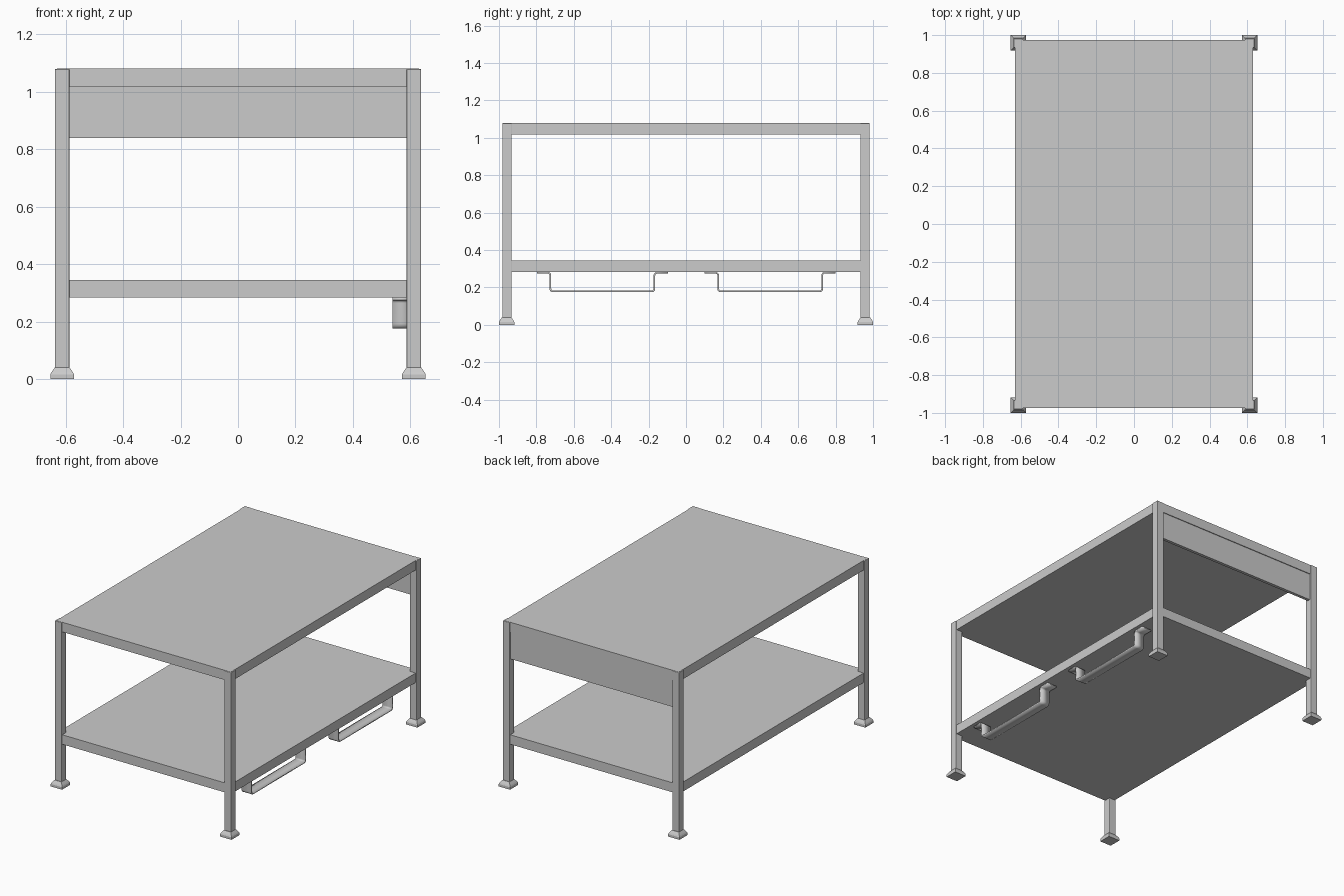
import bpy, bmesh, math
from mathutils import Vector

if "Cube" in bpy.data.objects:
    bpy.data.objects.remove(bpy.data.objects["Cube"])

LEG_X, LEG_Y = 0.612, 0.957


def finish(name, bm):
    bmesh.ops.recalc_face_normals(bm, faces=bm.faces[:])
    mesh = bpy.data.meshes.new(name)
    bm.to_mesh(mesh)
    bm.free()
    obj = bpy.data.objects.new(name, mesh)
    bpy.context.collection.objects.link(obj)
    return obj


def box(name, lo, hi, bevel=0.0):
    lo, hi = Vector(lo), Vector(hi)
    bm = bmesh.new()
    bmesh.ops.create_cube(bm, size=1)
    for v in bm.verts:
        v.co = (lo + hi) / 2 + v.co * (hi - lo)
    obj = finish(name, bm)
    if bevel:
        mod = obj.modifiers.new("bevel", 'BEVEL')
        mod.width, mod.segments = bevel, 2
    return obj


def foot(name, x, y):
    # square rings stacked from the floor up to the leg
    bm = bmesh.new()
    prev = None
    for half, z in ((0.041, 0), (0.041, 0.016), (0.037, 0.024), (0.027, 0.038), (0.025, 0.04)):
        ring = [bm.verts.new((x + sx * half, y + sy * half, z))
                for sx, sy in ((-1, -1), (1, -1), (1, 1), (-1, 1))]
        if prev is None:
            bm.faces.new(ring)
        else:
            for i in range(4):
                j = (i + 1) % 4
                bm.faces.new((prev[i], prev[j], ring[j], ring[i]))
        prev = ring
    bm.faces.new(prev)
    return finish(name, bm)


def rounded_path(points, radius, steps=5):
    pts = [Vector(p) for p in points]
    out = [pts[0]]
    for a, b, c in zip(pts, pts[1:], pts[2:]):
        u, w = (a - b).normalized(), (c - b).normalized()
        for i in range(steps + 1):
            t = math.pi / 2 * i / steps
            out.append(b + radius * (u * (1 - math.sin(t)) + w * (1 - math.cos(t))))
    return out + [pts[-1]]


def strap(name, cy):
    # flat bar bent into a hanging U with mounting flanges
    t, top, low = 0.009, 0.2785, 0.1795
    path = rounded_path([(-0.35, top), (-0.278, top), (-0.278, low),
                         (0.278, low), (0.278, top), (0.35, top)], 0.014)
    bm = bmesh.new()
    inner = [bm.verts.new((0.537, cy + p.x, p.y)) for p in path]
    outer = [bm.verts.new((0.607, cy + p.x, p.y)) for p in path]
    for i in range(len(path) - 1):
        bm.faces.new((inner[i], inner[i + 1], outer[i + 1], outer[i]))
    obj = finish(name, bm)
    mod = obj.modifiers.new("thickness", 'SOLIDIFY')
    mod.thickness, mod.offset = t, 0
    bpy.context.view_layer.objects.active = obj
    obj.select_set(True)
    bpy.ops.object.shade_smooth_by_angle(angle=math.radians(35))
    obj.select_set(False)


# legs and feet
for sx, side in ((-1, "left"), (1, "right")):
    for sy, end in ((-1, "front"), (1, "back")):
        x, y = sx * LEG_X, sy * LEG_Y
        box(f"{end}_{side}_leg", (x - 0.025, y - 0.024, 0.035),
            (x + 0.025, y + 0.024, 1.079), 0.003)
        foot(f"{end}_{side}_foot", x, sy * 0.959)

# worktop and lower shelf
box("worktop", (-0.63, -0.975, 1.017), (0.63, 0.975, 1.08))
box("lower_shelf", (-0.63, -0.975, 0.283), (0.63, 0.975, 0.345))

# panel under the back edge of the worktop
box("back_apron", (-0.6, 0.95, 0.838), (0.6, 0.97, 1.02))

# hanging straps under the right edge of the shelf
strap("front_strap", -0.447)
strap("back_strap", 0.45)
